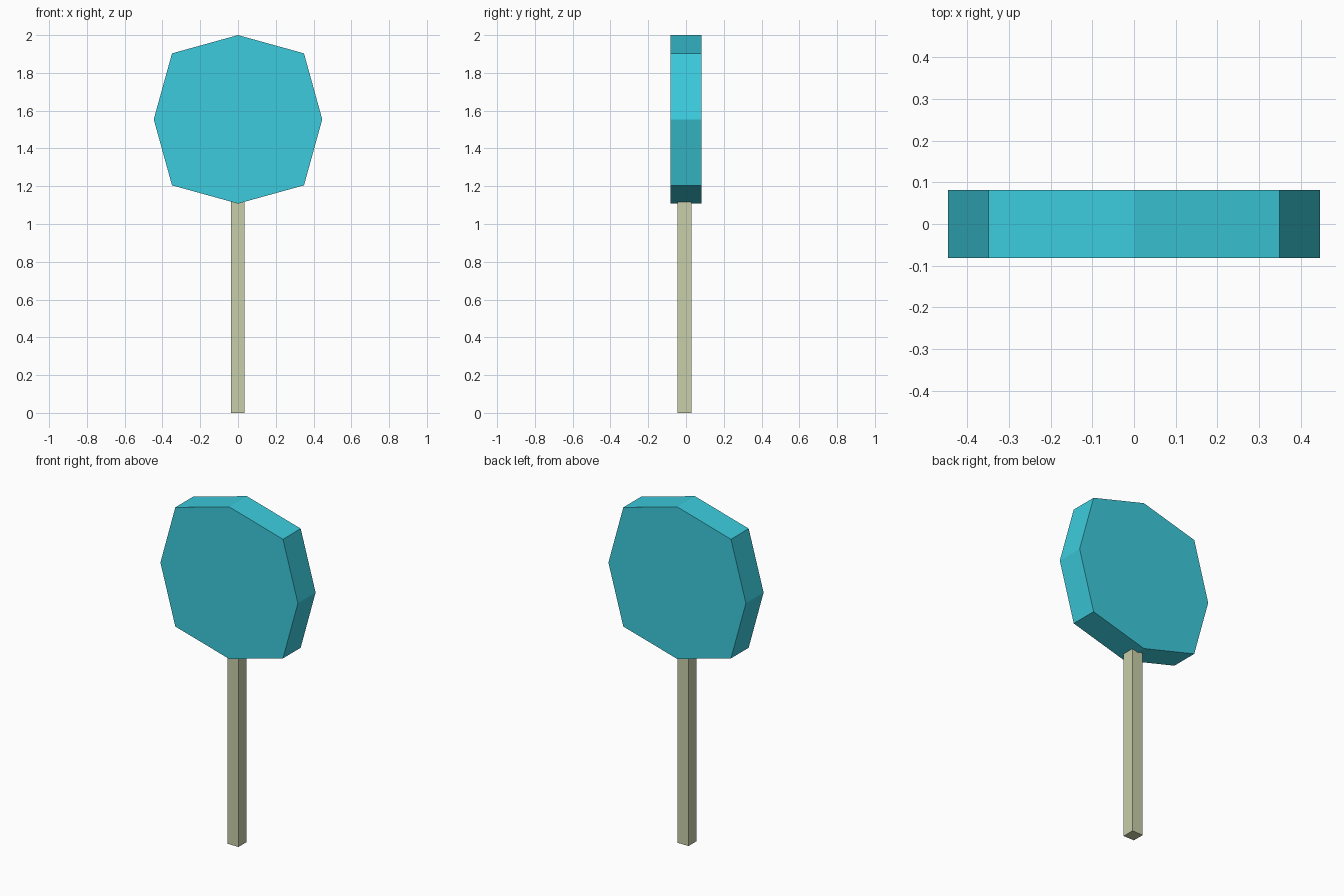
import bpy, bmesh
from math import sin, cos, pi
from mathutils import Vector

if "Cube" in bpy.data.objects:
    bpy.data.objects.remove(bpy.data.objects["Cube"])


def add_part(name, bm, color):
    bmesh.ops.recalc_face_normals(bm, faces=bm.faces[:])
    mesh = bpy.data.meshes.new(name)
    bm.to_mesh(mesh)
    bm.free()
    obj = bpy.data.objects.new(name, mesh)
    bpy.context.collection.objects.link(obj)
    mat = bpy.data.materials.new(name + "_color")
    mat.diffuse_color = color
    mat.use_nodes = True
    mat.node_tree.nodes["Principled BSDF"].inputs["Base Color"].default_value = mat.diffuse_color
    mesh.materials.append(mat)
    return obj


# Candy: eight-sided slab, diagonal corners slightly further out
HALF_DEPTH = 0.082
bm = bmesh.new()
ring = []
for i in range(8):
    r = 0.494 if i % 2 else 0.446
    a = i * pi / 4
    ring.append(bm.verts.new((r * cos(a), -HALF_DEPTH, 1.554 + r * sin(a))))
front = bm.faces.new(ring)
ext = bmesh.ops.extrude_face_region(bm, geom=[front], use_keep_orig=True)
back = [g for g in ext["geom"] if isinstance(g, bmesh.types.BMVert)]
bmesh.ops.translate(bm, verts=back, vec=Vector((0, 2 * HALF_DEPTH, 0)))
add_part("candy", bm, (0.045, 0.60, 0.72, 1))

# Stick: square bar reaching just inside the candy
STICK_TOP = 1.13
bm = bmesh.new()
bmesh.ops.create_cube(bm, size=1)
bmesh.ops.scale(bm, verts=bm.verts[:], vec=Vector((0.071, 0.073, STICK_TOP)))
bmesh.ops.translate(bm, verts=bm.verts[:], vec=Vector((-0.001, -0.008, STICK_TOP / 2)))
add_part("stick", bm, (0.58, 0.62, 0.40, 1))
